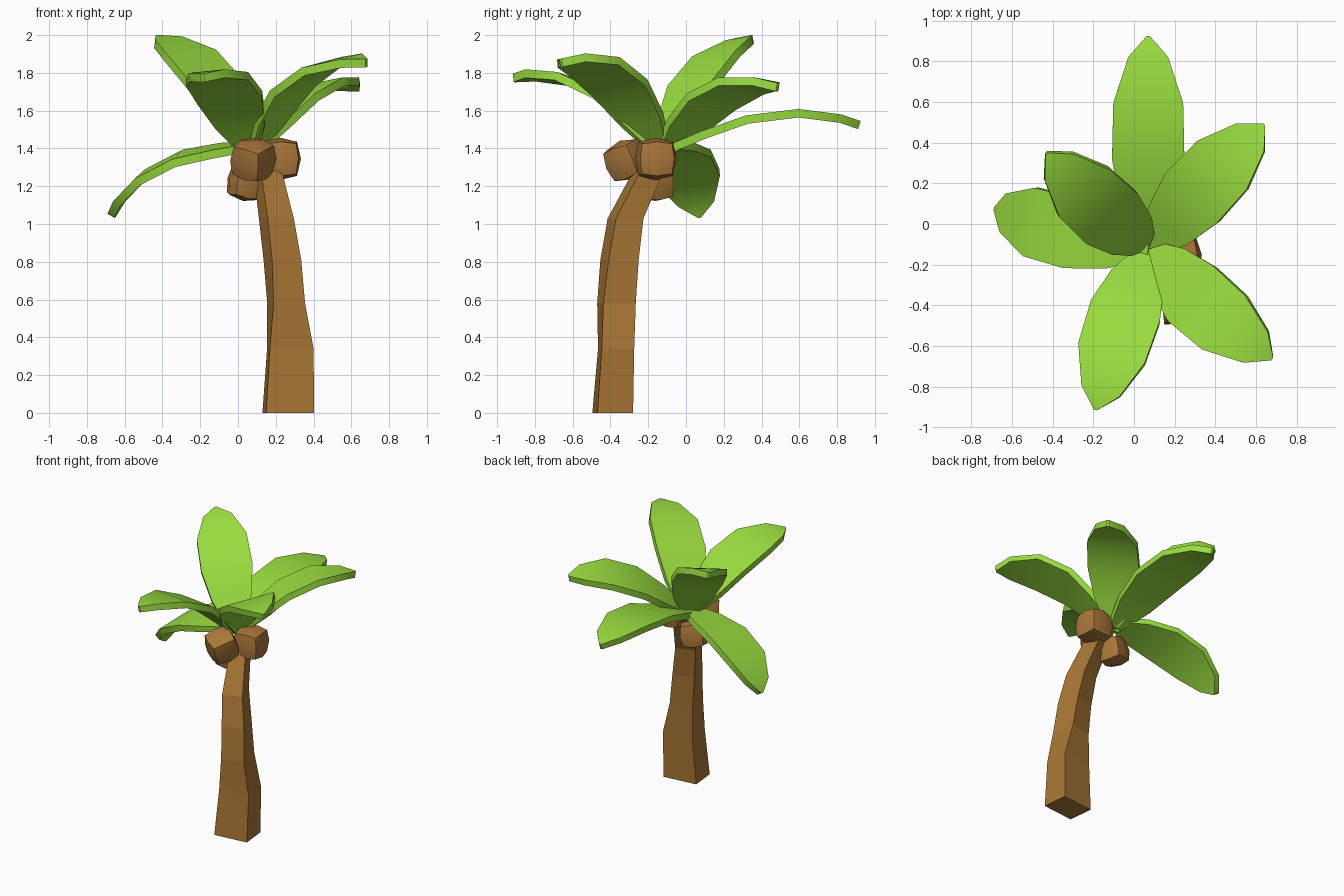
import bpy
import bmesh
from math import radians, atan2, hypot, sin, cos
from mathutils import Vector, Matrix, Euler

cube = bpy.data.objects.get("Cube")
if cube:
    bpy.data.objects.remove(cube, do_unlink=True)


def make_material(name, color):
    mat = bpy.data.materials.new(name)
    mat.use_nodes = True
    rgba = (*color, 1.0)
    mat.diffuse_color = rgba
    mat.node_tree.nodes["Principled BSDF"].inputs["Base Color"].default_value = rgba
    return mat


bark = make_material("bark brown", (0.39, 0.178, 0.035))
shell = make_material("coconut brown", (0.41, 0.185, 0.042))
leaf_green = make_material("leaf green", (0.32, 0.72, 0.05))


def finish(bm, name, material, smooth):
    """Turn a bmesh into a named, coloured object."""
    bmesh.ops.recalc_face_normals(bm, faces=bm.faces)
    mesh = bpy.data.meshes.new(name)
    bm.to_mesh(mesh)
    bm.free()
    mesh.materials.append(material)
    obj = bpy.data.objects.new(name, mesh)
    bpy.context.collection.objects.link(obj)
    if smooth:
        bpy.ops.object.select_all(action='DESELECT')
        obj.select_set(True)
        bpy.context.view_layer.objects.active = obj
        bpy.ops.object.shade_smooth_by_angle(angle=radians(30))


def loft(rings):
    """Skin a list of equal rings and close both ends."""
    bm = bmesh.new()
    loops = [[bm.verts.new(point) for point in ring] for ring in rings]
    for lower, upper in zip(loops, loops[1:]):
        for i in range(len(lower)):
            j = (i + 1) % len(lower)
            bm.faces.new((lower[i], lower[j], upper[j], upper[i]))
    bm.faces.new(loops[0])
    bm.faces.new(loops[-1])
    return bm


# Trunk: bent four-sided column; rows of height, centre x, centre y, width, depth, twist
trunk_rows = [
    (0, .266, -.388, .255, .19, 6),
    (.34, .277, -.37, .232, .172, 5),
    (.58, .255, -.368, .17, .175, 11),
    (.81, .235, -.352, .16, .165, 16),
    (1.03, .203, -.32, .145, .152, 18),
    (1.37, .14, -.155, .105, .125, 18),
]
trunk_rings = []
for z, x, y, width, depth, twist in trunk_rows:
    turn = Matrix.Rotation(radians(twist), 3, 'Z')
    centre = Vector((x, y, z))
    trunk_rings.append([centre + turn @ Vector((sx * width / 2, sy * depth / 2, 0))
                        for sx, sy in ((-1, -1), (1, -1), (1, 1), (-1, 1))])
finish(loft(trunk_rings), "trunk", bark, False)


# Coconuts: subdivided cubes swollen most of the way to a ball
def coconut(name, centre, size, tilt):
    bm = bmesh.new()
    bmesh.ops.create_cube(bm, size=2)
    bmesh.ops.subdivide_edges(bm, edges=bm.edges[:], cuts=1, use_grid_fill=True)
    turn = Euler([radians(a) for a in tilt]).to_matrix()
    for v in bm.verts:
        v.co = Vector(centre) + turn @ (v.co * size / v.co.length ** 0.62)
    finish(bm, name, shell, True)


coconut("front_coconut", (.08, -.31, 1.34), .109, (18, 14, -30))
coconut("side_coconut", (.222, -.16, 1.345), .112, (0, 0, 5))
coconut("low_coconut", (.045, -.165, 1.22), .1, (5, 10, 20))

# Fronds: one arched blade, aimed from the crown at each tip
# Rows of distance, rise and half width
blade = [(0, 0, .05), (.2, .09, .135), (.43, .177, .178),
         (.70, .212, .172), (.92, .182, .098), (1.02, .145, .008)]
thickness = .045
crown = Vector((.07, -.125, 1.405))


def frond(name, tip, roll, arch, lift=0):
    base = crown + Vector((0, 0, lift))
    aim = Vector(tip) - base
    rows = [(s, h * arch, half) for s, h, half in blade]
    reach, rise = rows[-1][:2]
    scale = aim.length / hypot(reach, rise)
    yaw = atan2(aim.y, aim.x)
    pitch = atan2(aim.z, hypot(aim.x, aim.y)) - atan2(rise, reach)
    turn = (Matrix.Rotation(yaw, 3, 'Z') @ Matrix.Rotation(-pitch, 3, 'Y')
            @ Matrix.Rotation(radians(roll), 3, 'X'))
    # Undo the sideways swing that the roll gives the raised tip
    swing = turn @ Vector((reach, 0, rise)) * scale - aim
    rings = []
    for i, (s, h, half) in enumerate(rows):
        before = rows[max(i - 1, 0)]
        after = rows[min(i + 1, len(rows) - 1)]
        slope = atan2(after[1] - before[1], after[0] - before[0])
        down = Vector((sin(slope), 0, -cos(slope))) * thickness
        left = Vector((s * scale, half, h * scale))
        right = Vector((s * scale, -half, h * scale))
        rings.append([base - swing * s / reach + turn @ p
                      for p in (left, right, right + down, left + down)])
    finish(loft(rings), name, leaf_green, True)


frond("back_frond", (.07, .925, 1.545), 0, .93)
frond("back_left_frond", (.64, .49, 1.745), -8, 1.2)
frond("front_left_frond", (.68, -.665, 1.875), 10, 1.35)
frond("front_frond", (-.19, -.915, 1.795), 6, 1.2)
frond("drooping_right_frond", (-.69, .075, 1.055), -10, 1.2, .03)
frond("raised_back_right_frond", (-.43, .345, 2.0), -7, 1.1)
